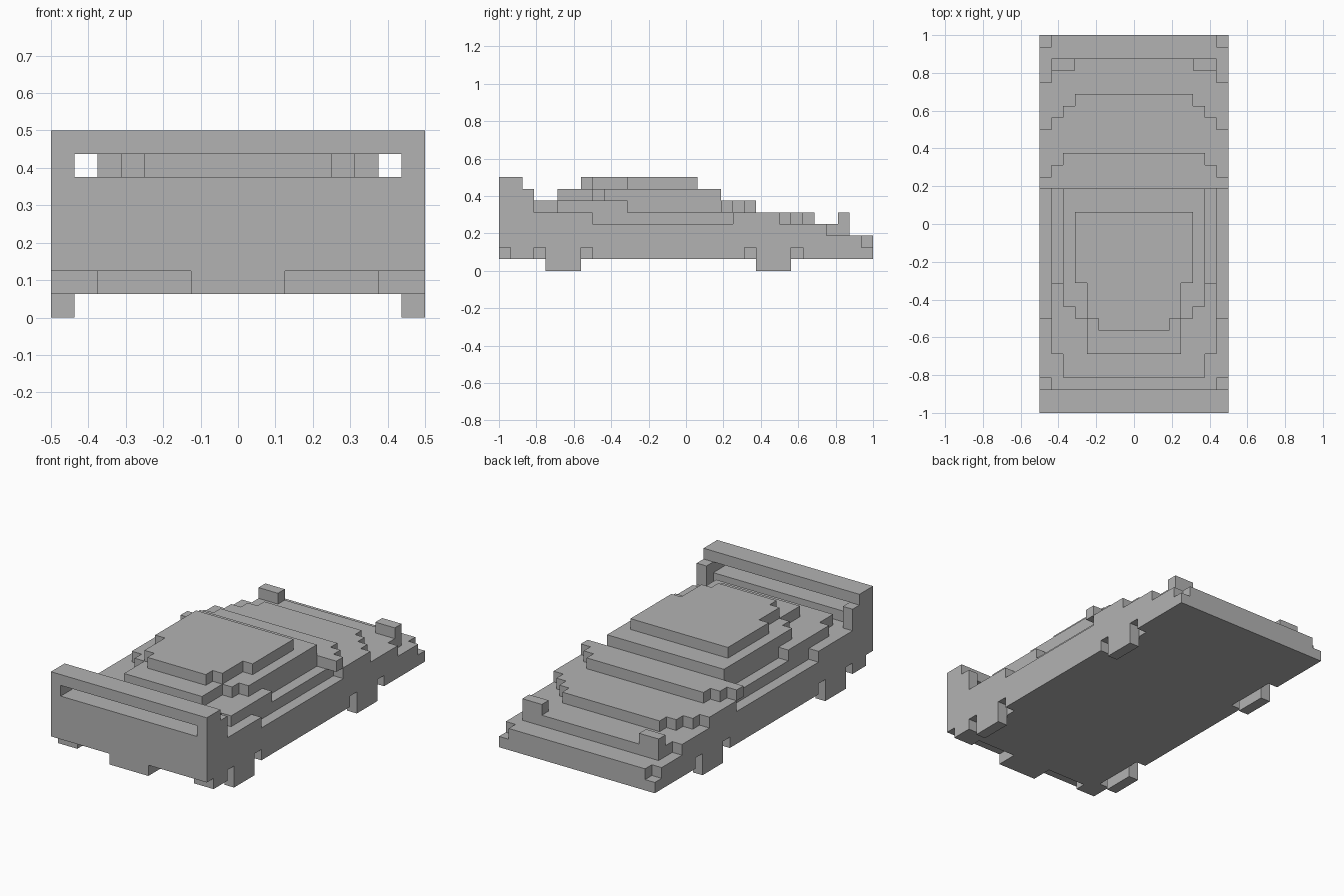
import bpy
import bmesh

cube = bpy.data.objects.get("Cube")
if cube:
    bpy.data.objects.remove(cube, do_unlink=True)

UNIT = 1 / 16  # size of one block

grey = bpy.data.materials.new("plain_grey")
grey.use_nodes = True
grey.diffuse_color = (0.45, 0.45, 0.45, 1)
grey.node_tree.nodes["Principled BSDF"].inputs["Base Color"].default_value = (0.45, 0.45, 0.45, 1)


def slab(name, outline, z0, z1):
    """Extrude a flat outline, given in blocks, from z0 up to z1."""
    bm = bmesh.new()
    base = bm.faces.new([bm.verts.new((x * UNIT, y * UNIT, z0 * UNIT)) for x, y in outline])
    top = bmesh.ops.extrude_face_region(bm, geom=[base])["geom"]
    verts = [g for g in top if isinstance(g, bmesh.types.BMVert)]
    bmesh.ops.translate(bm, verts=verts, vec=(0, 0, (z1 - z0) * UNIT))
    bmesh.ops.recalc_face_normals(bm, faces=bm.faces)
    mesh = bpy.data.meshes.new(name)
    bm.to_mesh(mesh)
    bm.free()
    mesh.materials.append(grey)
    obj = bpy.data.objects.new(name, mesh)
    bpy.context.collection.objects.link(obj)
    return obj


def stepped(name, steps, end, z0, z1):
    """Symmetric slab; each step is (start y, half width)."""
    side = []
    for i, (y, half) in enumerate(steps):
        stop = steps[i + 1][0] if i + 1 < len(steps) else end
        side += [(half, y), (half, stop)]
    return slab(name, side + [(-x, y) for x, y in reversed(side)], z0, z1)


def block(name, x0, x1, y0, y1, z0, z1):
    return slab(name, [(x0, y0), (x1, y0), (x1, y1), (x0, y1)], z0, z1)


def pair(name, x0, x1, *rest):
    block("left_" + name, x0, x1, *rest)
    block("right_" + name, -x1, -x0, *rest)


# Wheels
pair("front_wheel", 7, 8, -12, -9, 0, 1)
pair("back_wheel", 7, 8, 6, 9, 0, 1)

# Underbody with gaps around the wheels and a cut bumper
stepped("underbody", [(-16, 2), (-14, 8), (-13, 7), (-12, 8), (-9, 7), (-8, 8),
                      (5, 7), (6, 8), (9, 7), (10, 8)], 16, 1, 2)
pair("bumper_corner", 6, 8, -15, -14, 1, 2)

# Body tiers
stepped("lower_body", [(-16, 8), (15, 7)], 16, 2, 3)
stepped("middle_body", [(-16, 8), (12, 7)], 14, 3, 4)
stepped("upper_body", [(-16, 8), (-8, 7), (4, 8), (8, 7), (9, 6), (10, 5)], 11, 4, 5)

# Cabin tiers
stepped("cabin_base", [(-13, 6), (-11, 7), (-5, 6), (3, 8), (4, 7), (5, 6)], 6, 5, 6)
stepped("cabin_windows", [(-11, 4), (-8, 5), (-7, 6)], 3, 6, 7)
stepped("cabin_roof", [(-9, 3), (-8, 4), (-5, 5)], 1, 7, 8)

# Lamp blocks
pair("lamp", 5, 7, 13, 14, 4, 5)

# Wing, its wall and its end supports
block("wing_wall", -7, 7, -16, -14, 5, 6)
pair("wing_support", 7, 8, -16, -13, 5, 7)
block("wing", -8, 8, -16, -14, 7, 8)
